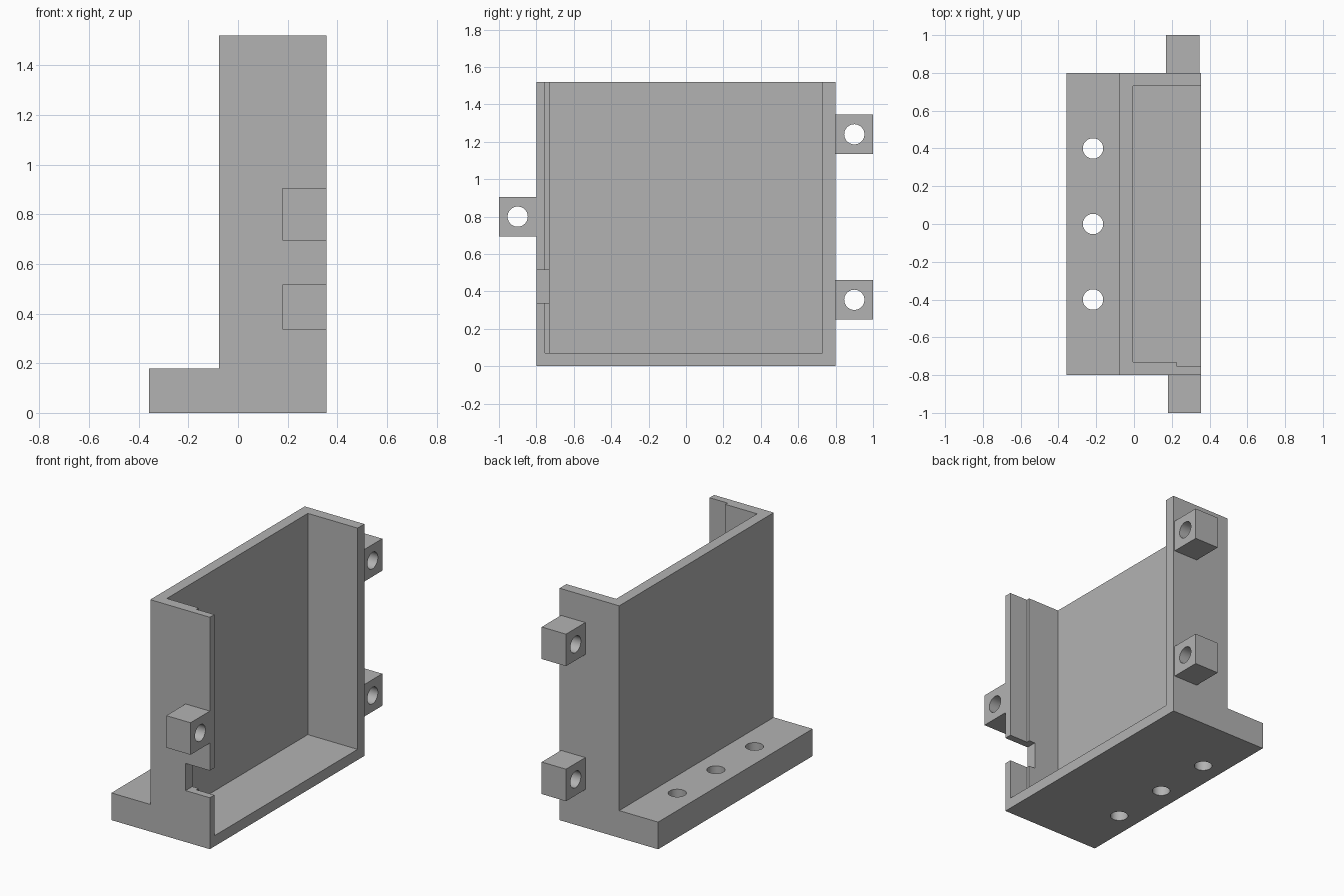
import bpy, bmesh, math
from mathutils import Matrix

cube = bpy.data.objects.get("Cube")
if cube:
    bpy.data.objects.remove(cube)

grey = bpy.data.materials.new("plain grey")
grey.use_nodes = True
colour = (0.45, 0.45, 0.45, 1)
grey.diffuse_color = colour
grey.node_tree.nodes["Principled BSDF"].inputs["Base Color"].default_value = colour


def make_object(name, bm):
    bmesh.ops.recalc_face_normals(bm, faces=bm.faces)
    mesh = bpy.data.meshes.new(name)
    bm.to_mesh(mesh)
    bm.free()
    mesh.materials.append(grey)
    obj = bpy.data.objects.new(name, mesh)
    bpy.context.collection.objects.link(obj)
    return obj


def box(name, x, y, z):
    bm = bmesh.new()
    bmesh.ops.create_cube(bm, size=1)
    for v in bm.verts:
        v.co = [lo + (c + 0.5) * (hi - lo) for c, (lo, hi) in zip(v.co, (x, y, z))]
    return make_object(name, bm)


def drill(name, centre, axis, length=0.6, radius=0.054):
    bm = bmesh.new()
    turn = Matrix.Rotation(math.pi / 2, 4, "Y") if axis == "x" else Matrix()
    bmesh.ops.create_cone(bm, cap_ends=True, segments=48, radius1=radius, radius2=radius,
                          depth=length, matrix=Matrix.Translation(centre) @ turn)
    return make_object(name, bm)


def cut(target, cutters):
    for cutter in cutters:
        mod = target.modifiers.new(cutter.name, "BOOLEAN")
        mod.operation = "DIFFERENCE"
        mod.solver = "EXACT"
        mod.object = cutter
    # Bake the cuts, then drop the cutters
    bpy.context.view_layer.update()
    graph = bpy.context.evaluated_depsgraph_get()
    mesh = bpy.data.meshes.new_from_object(target.evaluated_get(graph))
    target.modifiers.clear()
    target.data = mesh
    for cutter in cutters:
        bpy.data.objects.remove(cutter)
    bpy.ops.object.select_all(action="DESELECT")
    target.select_set(True)
    bpy.context.view_layer.objects.active = target
    bpy.ops.object.shade_smooth_by_angle(angle=math.radians(30))


# Housing: L-shaped side profile extruded from front to back
LEFT, RIGHT, WALL = -0.358, 0.356, -0.076
HALF, TOP, FLANGE = 0.8, 1.52, 0.178
profile = [(LEFT, 0), (RIGHT, 0), (RIGHT, TOP), (WALL, TOP), (WALL, FLANGE), (LEFT, FLANGE)]
bm = bmesh.new()
face = bm.faces.new([bm.verts.new((x, -HALF, z)) for x, z in profile])
side = bmesh.ops.extrude_face_region(bm, geom=[face])["geom"]
bmesh.ops.translate(bm, vec=(0, 2 * HALF, 0),
                    verts=[g for g in side if isinstance(g, bmesh.types.BMVert)])
housing = make_object("housing", bm)

# Open cavity, stepped groove in the front wall, side notch and mounting holes
cutters = [
    box("cavity", (-0.005, 0.6), (-0.73, 0.73), (0.07, 2)),
    box("groove", (0.225, 0.6), (-0.753, 0), (0.07, 2)),
    box("notch", (0.18, 0.6), (-1, -0.6), (0.337, 0.515)),
]
cutters += [drill("flange_hole", (-0.217, y, 0.1), "z") for y in (-0.4, 0, 0.4)]
cut(housing, cutters)

# Drilled mounting lugs: one in front, two behind
for name, x, y, z in (("front_lug", 0.18, -0.9, 0.8),
                      ("rear_lower_lug", 0.17, 0.9, 0.355),
                      ("rear_upper_lug", 0.17, 0.9, 1.24)):
    lug = box(name, (x, x + 0.176), (y - 0.1, y + 0.1), (z - 0.105, z + 0.105))
    cut(lug, [drill("lug_hole", (x, y, z), "x")])
